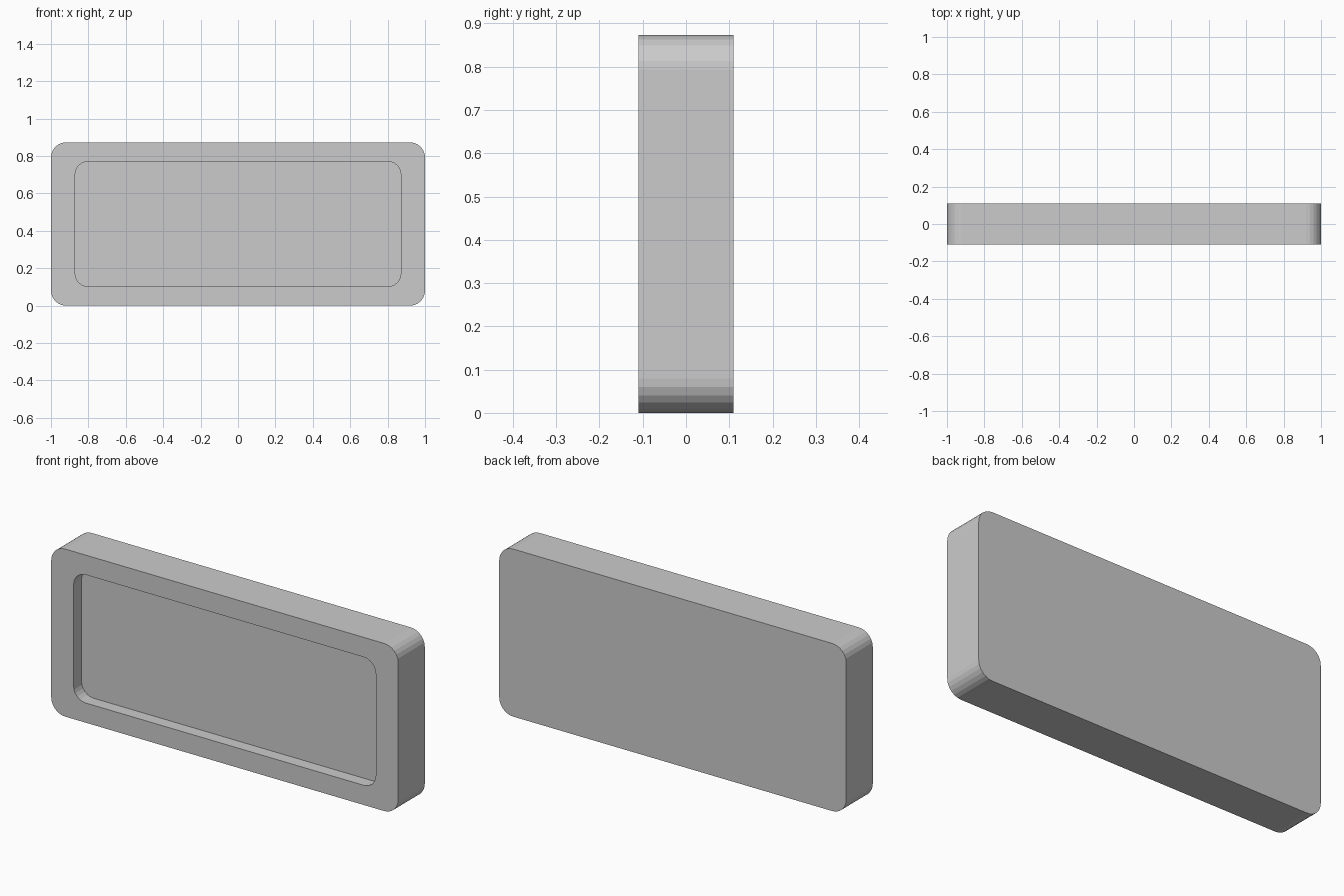
import bpy, bmesh
from math import sin, cos, pi

if "Cube" in bpy.data.objects:
    bpy.data.objects.remove(bpy.data.objects["Cube"])

DEPTH, HEIGHT = 0.219, 0.873
MID_Z = HEIGHT / 2
FRONT, BACK = -DEPTH / 2, DEPTH / 2
RECESS = 0.065
SEGMENTS = 6


def rounded_loop(bm, half_w, half_h, radius, y):
    """Ring of vertices around a rounded rectangle facing -y."""
    verts = []
    for corner, (sx, sz) in enumerate([(1, 1), (-1, 1), (-1, -1), (1, -1)]):
        for i in range(SEGMENTS + 1):
            a = pi / 2 * (corner + i / SEGMENTS)
            verts.append(bm.verts.new((sx * (half_w - radius) + radius * cos(a), y,
                                       MID_Z + sz * (half_h - radius) + radius * sin(a))))
    return verts


def bridge(bm, a, b):
    for i in range(len(a)):
        j = (i + 1) % len(a)
        bm.faces.new((a[i], a[j], b[j], b[i]))


# Slab with a shallow tray in its front: back, sides, rim, recess wall, floor
bm = bmesh.new()
loops = [rounded_loop(bm, 1.0, MID_Z, 0.08, BACK),
         rounded_loop(bm, 1.0, MID_Z, 0.08, FRONT),
         rounded_loop(bm, 0.871, 0.334, 0.07, FRONT),
         rounded_loop(bm, 0.871, 0.334, 0.07, FRONT + RECESS)]
for a, b in zip(loops, loops[1:]):
    bridge(bm, a, b)
bm.faces.new(loops[0])
bm.faces.new(loops[-1])
bmesh.ops.recalc_face_normals(bm, faces=bm.faces)

mesh = bpy.data.meshes.new("recessed_panel")
bm.to_mesh(mesh)
bm.free()
panel = bpy.data.objects.new("recessed_panel", mesh)
bpy.context.collection.objects.link(panel)
